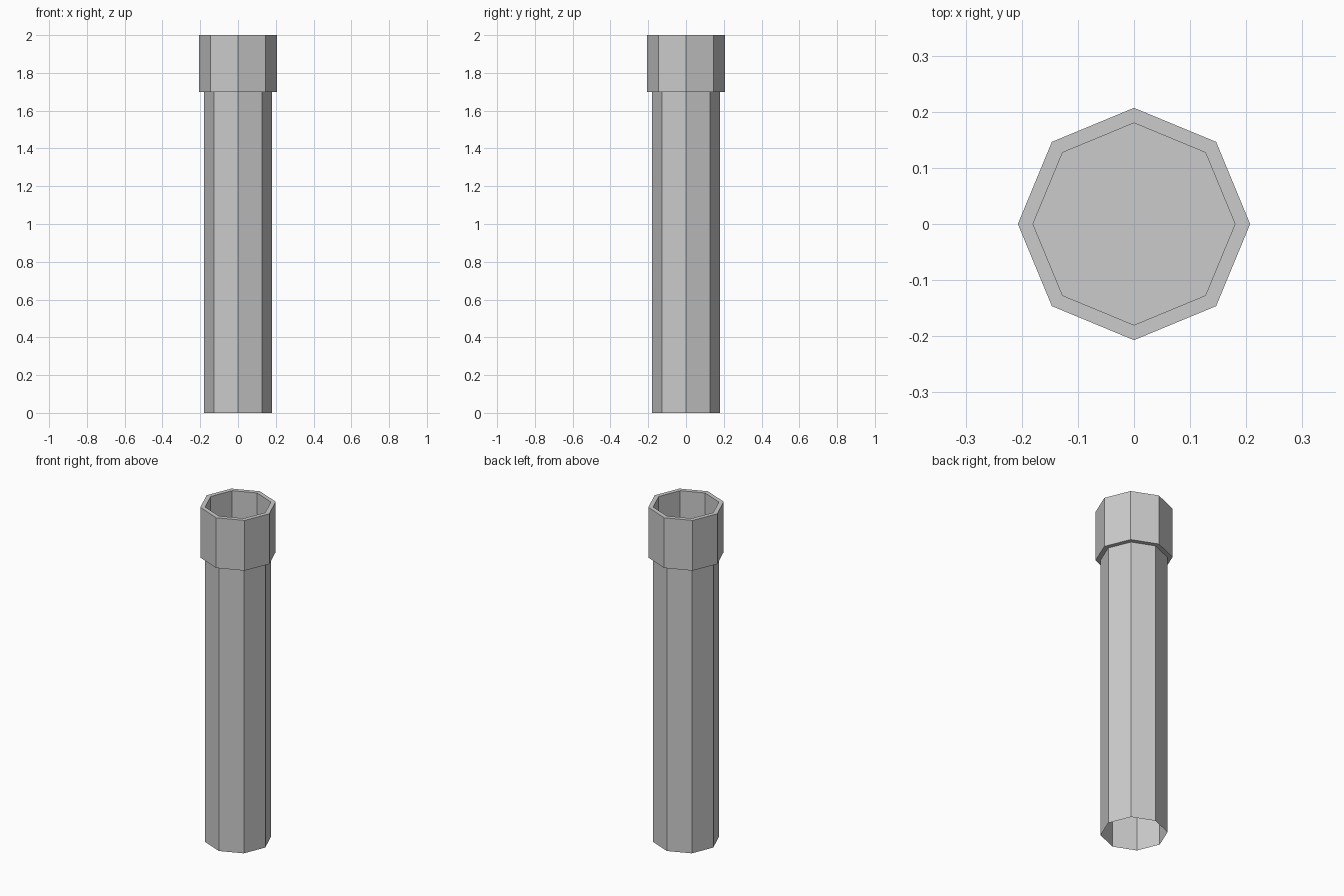
import bpy, bmesh
from math import cos, sin, tau

if "Cube" in bpy.data.objects:
    bpy.data.objects.remove(bpy.data.objects["Cube"])

SIDES = 8


def ring(bm, r, z):
    return [bm.verts.new((r * cos(tau * i / SIDES), r * sin(tau * i / SIDES), z))
            for i in range(SIDES)]


def bridge(bm, a, b):
    for i in range(SIDES):
        j = (i + 1) % SIDES
        bm.faces.new((a[i], a[j], b[j], b[i]))


# Thin-walled pipe, open at the bottom, with a hollow collar on top
bm = bmesh.new()
profile = [(0.18, 0), (0.18, 1.7), (0.207, 1.7), (0.207, 2.0), (0.18, 2.0)]
rings = [ring(bm, r, z) for r, z in profile]
for a, b in zip(rings, rings[1:]):
    bridge(bm, a, b)
bridge(bm, rings[-1], rings[1])

# Floor of the collar, closing the shaft
bm.faces.new(rings[1])

mesh = bpy.data.meshes.new("pipe")
bm.to_mesh(mesh)
bm.free()
bpy.context.collection.objects.link(bpy.data.objects.new("pipe_with_collar", mesh))
